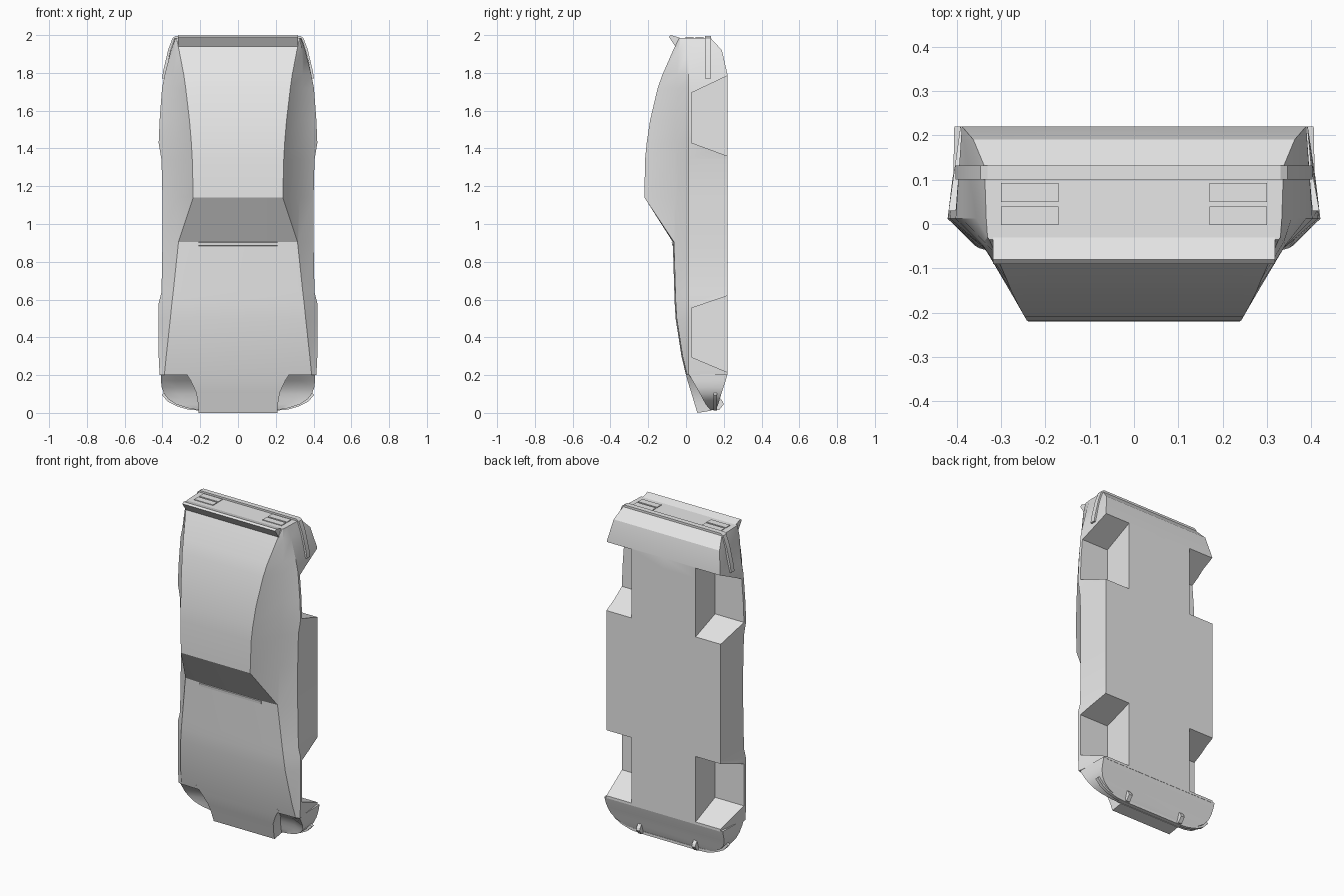
import bpy, bmesh, math

if "Cube" in bpy.data.objects:
    bpy.data.objects.remove(bpy.data.objects["Cube"])

paint = bpy.data.materials.new("body grey")
paint.diffuse_color = (0.8, 0.8, 0.8, 1)
paint.use_nodes = True
paint.node_tree.nodes["Principled BSDF"].inputs["Base Color"].default_value = paint.diffuse_color


def make(name, verts, faces, angle=25):
    me = bpy.data.meshes.new(name)
    me.from_pydata(verts, [], faces)
    bm = bmesh.new()
    bm.from_mesh(me)
    bmesh.ops.remove_doubles(bm, verts=bm.verts, dist=1e-5)
    bmesh.ops.recalc_face_normals(bm, faces=bm.faces)
    bm.to_mesh(me)
    bm.free()
    me.materials.append(paint)
    ob = bpy.data.objects.new(name, me)
    bpy.context.collection.objects.link(ob)
    smooth(ob, angle)
    return ob


def smooth(ob, angle):
    bpy.ops.object.select_all(action='DESELECT')
    ob.select_set(True)
    bpy.context.view_layer.objects.active = ob
    if angle:
        bpy.ops.object.shade_smooth_by_angle(angle=math.radians(angle))


def loft(name, rings, angle=25):
    n = len(rings[0])
    verts = [p for r in rings for p in r]
    faces = [tuple(range(n)), tuple(range(len(verts) - n, len(verts)))]
    for i in range(len(rings) - 1):
        for j in range(n):
            k = (j + 1) % n
            faces.append((i*n + j, i*n + k, (i+1)*n + k, (i+1)*n + j))
    return make(name, verts, faces, angle)


def prism(name, prof, x0, x1, angle=0):
    return loft(name, [[(x, y, z) for y, z in prof] for x in (x0, x1)], angle)


def ring(half, z):
    # half section from top centre to bottom centre, mirrored across x
    right = [(x, y, z) for x, y in half]
    left = [(-x, y, z) for x, y in reversed(half[1:-1])]
    return right + left


def ribbon(name, path, y0, y1, t):
    # bar following a mirrored (x, z) plan path
    pts = path + [(-x, z) for x, z in reversed(path)]
    rings = []
    for i, (x, z) in enumerate(pts):
        a, b = pts[max(i-1, 0)], pts[min(i+1, len(pts)-1)]
        dx, dz = b[0]-a[0], b[1]-a[1]
        l = math.hypot(dx, dz)
        nx, nz = -dz/l*t, dx/l*t
        rings.append([(x+nx, y0, z+nz), (x+nx, y1, z+nz),
                      (x-nx, y1, z-nz), (x-nx, y0, z-nz)])
    return loft(name, rings, 25)


# main shell: z, top y, top x, belt y, belt x, shoulder x, bottom y, bottom x
stations = [
    (0.20, 0.000, .39, .008, .395, .415, .22, .39),
    (0.30, -.024, .38, -.012, .385, .42, .22, .395),
    (0.50, -.055, .358, -.042, .365, .42, .22, .395),
    (0.58, -.060, .35, -.047, .357, .42, .22, .395),
    (0.64, -.062, .343, -.050, .35, .405, .22, .39),
    (0.905, -.07, .315, -.058, .32, .40, .22, .39),
    (1.14, -.22, .237, -.06, .325, .40, .22, .39),
    (1.34, -.217, .242, -.06, .33, .405, .22, .39),
    (1.43, -.208, .247, -.058, .333, .42, .22, .395),
    (1.55, -.19, .257, -.055, .336, .415, .22, .395),
    (1.72, -.15, .277, -.05, .34, .402, .22, .39),
    (1.79, -.125, .287, -.047, .342, .388, .22, .388),
    (1.92, -.068, .312, -.04, .338, .355, .19, .362),
    (1.985, -.035, .326, -.03, .33, .333, .13, .337),
]
rings = []
for z, yt, xt, yb, xb, xs, yl, xl in stations:
    drop = .006 if z < .95 else 0
    rings.append(ring([(0, yt), (.2, yt), (xt, yt + drop), (xb, yb),
                       (xs, .012), (xl, yl), (0, yl)], z))
body = loft("car_body", rings, 0)

# wheel wells cut through the sides and floor
for za, zb, zc, zd in ((.215, .295, .555, .62), (1.36, 1.43, 1.695, 1.785)):
    ea, ed = (zb - za) * .2, (zd - zc) * .2
    prof = [(.258, za - ea), (.03, zb), (.03, zc), (.258, zd + ed)]
    for s in (-1, 1):
        cut = prism("well_cutter", prof, .22 * s, .5 * s)
        cut.hide_render = True
        m = body.modifiers.new("well", 'BOOLEAN')
        m.operation, m.object, m.solver = 'DIFFERENCE', cut, 'EXACT'
        bpy.context.view_layer.objects.active = body
        bpy.ops.object.modifier_apply(modifier="well")
        bpy.data.objects.remove(cut)
smooth(body, 20)

# rounded front apron with scooped lamp hollows: z, half width, top y, rim y, bottom y
apron = [(.205, .413, .012, .015, .22), (.17, .412, .05, .035, .21),
         (.135, .408, .085, .055, .198), (.10, .395, .10, .075, .187),
         (.07, .37, .11, .09, .178), (.045, .33, .118, .105, .17),
         (.025, .27, .125, .12, .162), (.015, .21, .13, .13, .157)]
loft("front_apron", [ring([(0, t), (w * .8, t), (w - .004, r), (w - .008, b), (0, b)], z)
                     for z, w, t, r, b in apron], 35)

# central nose wedge between the lamps, flaring into the fenders
wedge = [(.285, .225, -.004), (.25, .17, .008), (.222, .11, .027),
         (.212, .05, .045), (.208, 0, .06)]
loft("nose_wedge", [[(-w, y, z), (w, y, z), (w, .135, max(z, .012)), (-w, .135, max(z, .012))]
                    for w, z, y in wedge], 25)

# oval headlamp faces
for s in (-1, 1):
    back, front = [], []
    for i in range(12):
        a = math.tau * i / 12
        x, d = s * .33 + .07 * math.cos(a), .042 * math.sin(a)
        front.append((x, .058 - d * .9, .172 + d))
        back.append((x, .085 - d * .9, .195 + d * .4))
    loft("headlamp", [back, front], 0)

# front bumper strip and guards
ribbon("front_bumper", [(.398, .10), (.365, .065), (.32, .042), (.26, .025), (.2, .02)],
       .145, .165, .008)
for s in (-1, 1):
    prism("bumper_guard", [(.14, .015), (.175, .015), (.2, .045), (.195, .06), (.175, .085), (.14, .085)],
          s * .19 - .012, s * .19 + .012)

# cowl vent strip at the windscreen base
prism("cowl_vent", [(-.06, .882), (-.074, .886), (-.076, .903), (-.06, .905)], -.21, .21)

# rear lip spoiler
prism("rear_spoiler", [(-.03, 1.985), (-.08, 2.0), (-.09, 1.99), (-.05, 1.93)], -.318, .318)

# rear bumper wrapping round the sides
ribbon("rear_bumper", [(.394, 1.77), (.388, 1.81), (.362, 1.92), (.339, 1.982), (.33, 1.988)],
       .10, .132, .008)

# tail lamp plates
for s in (-1, 1):
    for y in (-.002, .05):
        prism("tail_lamp", [(y, 1.98), (y, 1.989), (y + .042, 1.989), (y + .042, 1.98)],
              s * .17, s * .30)
